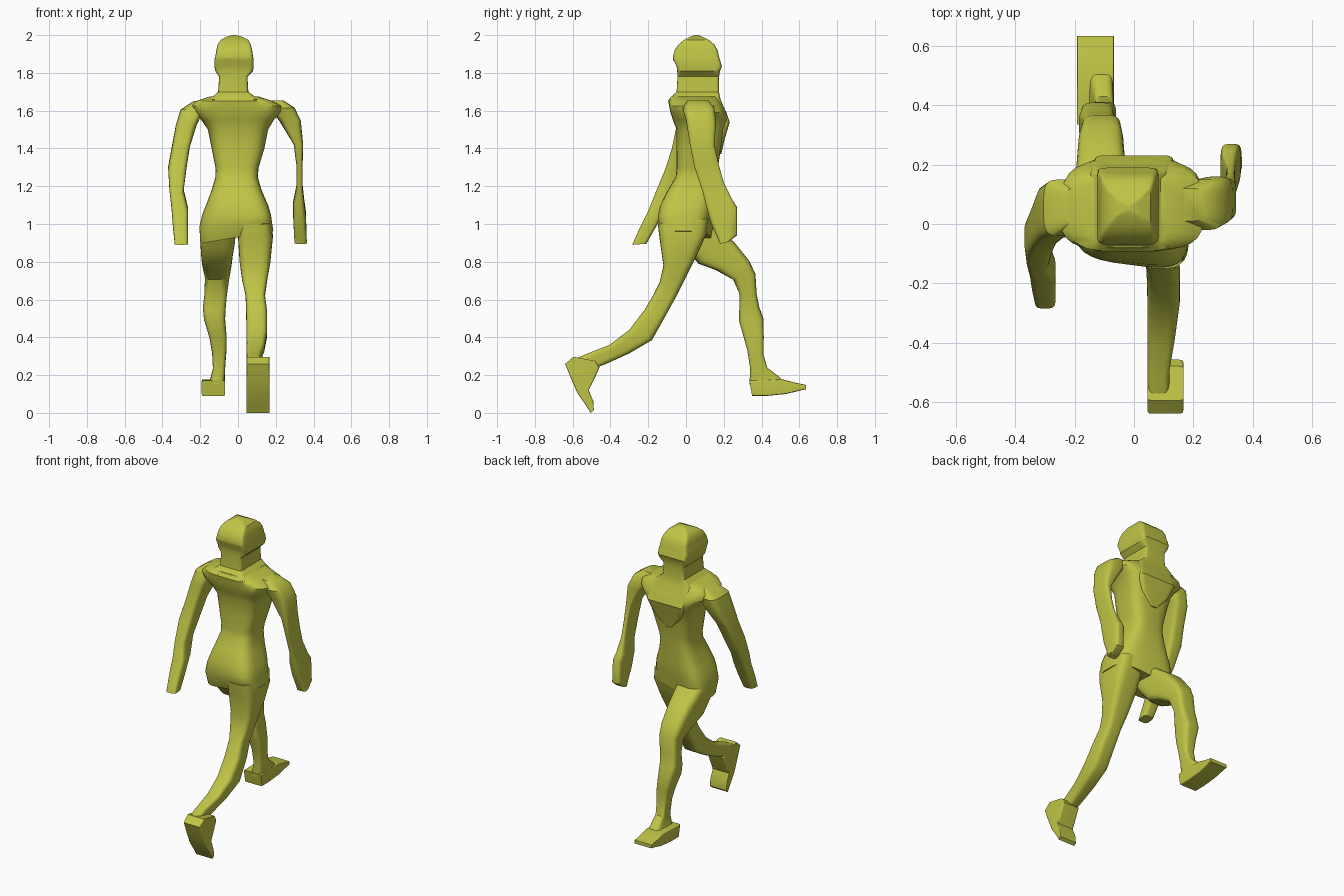
import bpy, bmesh, math

mat = bpy.data.materials.new("olive")
mat.diffuse_color = (0.52, 0.55, 0.06, 1)


def loft(name, sections, p=2.6, n=28):
    """Skin rounded-box rings. Section: back y,z, front y,z, x0,x1, optional z and y slopes over x."""
    bm = bmesh.new()
    rings = []
    for ay, az, by, bz, x0, x1, *slope in sections:
        kz, ky = (list(slope) + [0, 0])[:2]
        ring = []
        for i in range(n):
            t = 2 * math.pi * (i + 0.5) / n
            c, s = math.cos(t), math.sin(t)
            u = 0.5 + 0.5 * math.copysign(abs(c) ** (2 / p), c)
            v = 0.5 + 0.5 * math.copysign(abs(s) ** (2 / p), s)
            x = x0 + (x1 - x0) * u
            ring.append(bm.verts.new((x, ay + (by - ay) * v + ky * x,
                                      az + (bz - az) * v + kz * x)))
        rings.append(ring)
    for r, q in zip(rings, rings[1:]):
        for i in range(n):
            j = (i + 1) % n
            bm.faces.new((r[i], r[j], q[j], q[i]))
    bm.faces.new(rings[0])
    bm.faces.new(rings[-1])
    bmesh.ops.recalc_face_normals(bm, faces=bm.faces)
    me = bpy.data.meshes.new(name)
    bm.to_mesh(me)
    bm.free()
    ob = bpy.data.objects.new(name, me)
    bpy.context.collection.objects.link(ob)
    me.materials.append(mat)
    bpy.ops.object.select_all(action='DESELECT')
    ob.select_set(True)
    bpy.context.view_layer.objects.active = ob
    bpy.ops.object.shade_smooth_by_angle(angle=math.radians(35))
    return ob


def level(rows):
    """Horizontal sections from z, x0, x1, y0, y1, optional slopes."""
    return [(y0, z, y1, z, x0, x1, *k) for z, x0, x1, y0, y1, *k in rows]


# Head, neck and flat chest plate, boxy in plan
loft("head_and_chest_plate", level([
    (1.37, -.02, .02, .0, .187), (1.45, -.10, .10, .0, .205),
    (1.54, -.135, .135, .0, .232), (1.6, -.145, .13, .0, .208),
    (1.66, -.15, .11, -.09, .183), (1.70, -.105, .055, -.05, .175),
    (1.78, -.10, .05, -.045, .175), (1.81, -.12, .08, -.047, .18),
    (1.835, -.125, .083, -.05, .19), (1.87, -.125, .083, -.068, .18),
    (1.885, -.12, .08, -.07, .175), (1.92, -.115, .075, -.06, .168),
    (1.95, -.108, .068, -.04, .15), (1.975, -.09, .055, -.01, .12),
    (1.992, -.06, .02, .025, .085), (2.0, -.03, -.01, .045, .065)]), p=12)

# Torso with shoulders and hips; hips are turned a little
loft("torso", level([
    (.93, -.20, .188, -.11, .13, .17, -.13), (1.0, -.205, .18, -.14, .14, .08, -.13),
    (1.05, -.19, .175, -.14, .15, 0, -.13), (1.1, -.17, .16, -.132, .155, 0, -.1),
    (1.18, -.14, .125, -.095, .16, 0, -.05), (1.25, -.12, .105, -.055, .165),
    (1.3, -.12, .11, -.05, .17), (1.4, -.14, .14, -.05, .185),
    (1.5, -.16, .16, -.05, .21), (1.55, -.195, .19, -.07, .228),
    (1.59, -.24, .23, -.083, .215), (1.625, -.25, .235, -.09, .195),
    (1.652, -.22, .18, -.095, .183), (1.675, -.15, .11, -.08, .175)]), p=3.6)

# Arms
loft("left_arm", [
    (.0, 1.652, .12, 1.652, -.235, -.14), (-.04, 1.605, .15, 1.605, -.305, -.18),
    (-.05, 1.52, .13, 1.52, -.33, -.22), (-.075, 1.4, .07, 1.42, -.35, -.255),
    (-.11, 1.29, .02, 1.31, -.37, -.272), (-.16, 1.17, -.04, 1.19, -.363, -.288),
    (-.2, 1.07, -.1, 1.1, -.352, -.265), (-.245, .98, -.15, 1.0, -.345, -.265),
    (-.285, .89, -.21, .895, -.335, -.265)], p=4)
loft("right_arm", [
    (.01, 1.655, .12, 1.655, .12, .24), (-.02, 1.615, .15, 1.615, .17, .3),
    (.0, 1.55, .16, 1.54, .22, .333), (.02, 1.42, .15, 1.42, .295, .345),
    (.045, 1.3, .175, 1.31, .31, .342), (.085, 1.18, .2, 1.22, .31, .342),
    (.105, 1.1, .245, 1.13, .292, .352), (.13, 1.01, .27, 1.09, .292, .36),
    (.165, .93, .27, .94, .297, .363), (.18, .895, .225, .905, .3, .365)], p=4)

# Trailing leg, then its raised foot
loft("trailing_leg", [
    (-.15, 1.0, .12, 1.03, .005, .175), (-.14, .92, .11, .95, 0, .185),
    (-.12, .78, .06, .84, .008, .172), (-.14, .69, .0, .72, .022, .155),
    (-.17, .63, -.055, .61, .04, .143), (-.22, .545, -.11, .51, .043, .155),
    (-.3, .44, -.18, .385, .045, .155), (-.405, .36, -.30, .315, .045, .14),
    (-.52, .315, -.425, .258, .045, .12), (-.59, .285, -.5, .23, .045, .12)], p=4)
loft("trailing_foot", [
    (-.595, .297, -.48, .275, .045, .167), (-.64, .26, -.458, .24, .045, .167),
    (-.61, .185, -.485, .18, .045, .167), (-.575, .105, -.515, .12, .045, .167),
    (-.53, .04, -.49, .06, .045, .167), (-.505, .0, -.488, .015, .045, .167)], p=16)

# Leading leg, then its flat foot
loft("leading_leg", [
    (-.06, .97, .1, 1.04, -.195, -.01), (.0, .87, .15, .98, -.2, -.015),
    (.065, .79, .255, .905, -.195, -.028), (.16, .755, .335, .805, -.188, -.035),
    (.25, .705, .368, .735, -.175, -.045), (.283, .63, .374, .63, -.178, -.058),
    (.282, .55, .388, .56, -.186, -.065), (.28, .49, .41, .5, -.18, -.068),
    (.305, .4, .412, .4, -.152, -.06), (.325, .33, .41, .31, -.137, -.062),
    (.34, .23, .43, .24, -.133, -.068), (.337, .18, .495, .19, -.145, -.07),
    (.337, .15, .53, .15, -.16, -.07)], p=4)
loft("leading_foot", [
    (.35, .09, .335, .172, -.192, -.068), (.43, .09, .43, .175, -.192, -.068),
    (.53, .1, .51, .178, -.192, -.068), (.6, .117, .57, .162, -.192, -.068),
    (.635, .125, .635, .148, -.192, -.068)], p=16)
